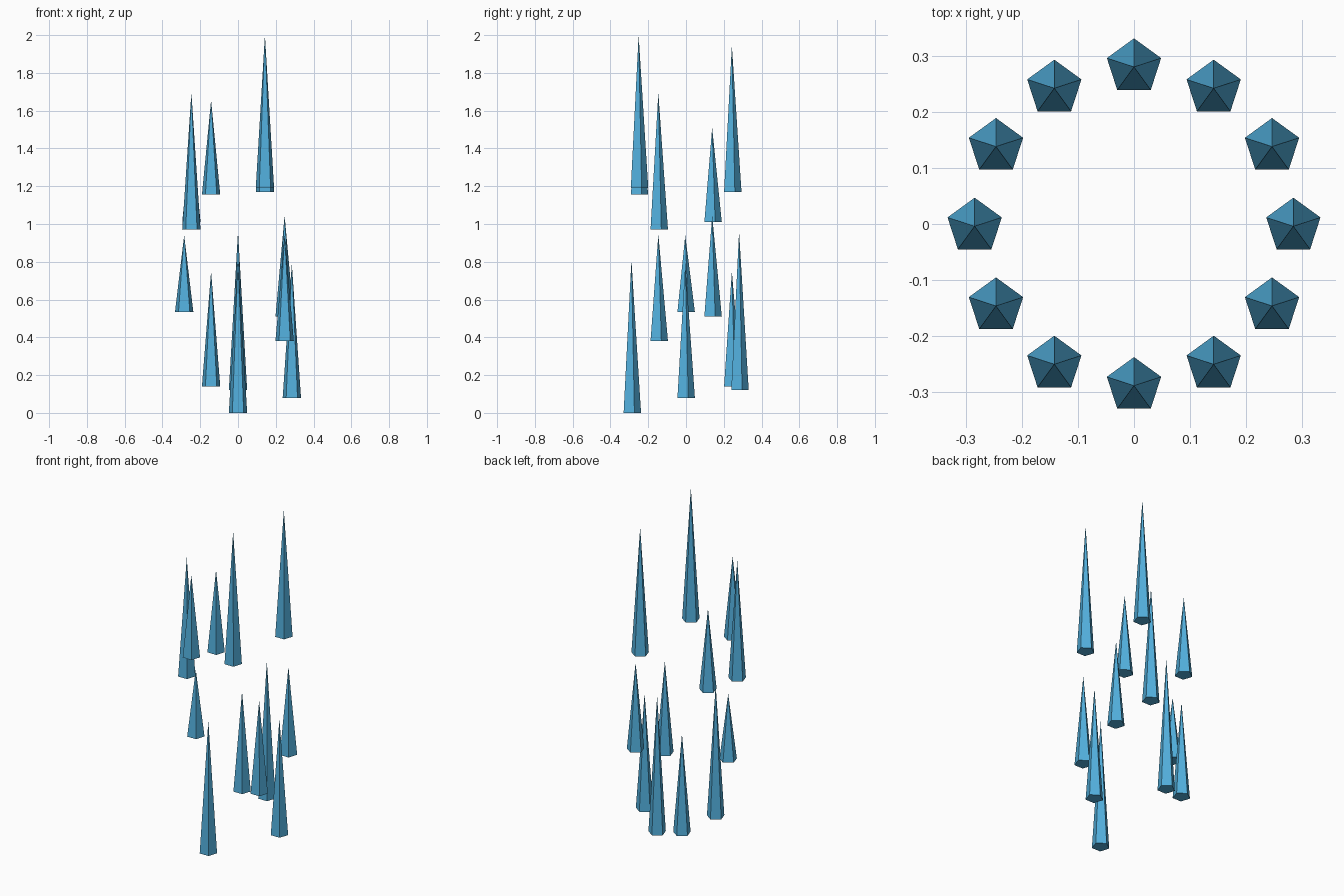
import bpy, bmesh
from math import sin, cos, pi, radians

cube = bpy.data.objects.get("Cube")
if cube:
    bpy.data.objects.remove(cube, do_unlink=True)

RING_RADIUS = 0.285
SPIKE_RADIUS = 0.051
SIDES = 5

# Single ice colour
ice = bpy.data.materials.new("ice_blue")
colour = (0.085, 0.43, 0.72, 1.0)
ice.use_nodes = True
ice.diffuse_color = colour
for node in ice.node_tree.nodes:
    if node.type == 'BSDF_PRINCIPLED':
        node.inputs["Base Color"].default_value = colour


def make_spike(name, x, y, bottom, top):
    """Closed five-sided spike with one corner towards the back."""
    bm = bmesh.new()
    base = []
    for i in range(SIDES):
        a = pi / 2 + 2 * pi * i / SIDES
        base.append(bm.verts.new((SPIKE_RADIUS * cos(a), SPIKE_RADIUS * sin(a), 0)))
    tip = bm.verts.new((0, 0, top - bottom))
    bm.faces.new(base[::-1])
    for i in range(SIDES):
        bm.faces.new((base[i], base[(i + 1) % SIDES], tip))
    mesh = bpy.data.meshes.new(name)
    bm.to_mesh(mesh)
    bm.free()
    mesh.materials.append(ice)
    spike = bpy.data.objects.new(name, mesh)
    spike.location = (x, y, bottom)
    bpy.context.collection.objects.link(spike)


# Bottom and tip heights, counter-clockwise around the ring from +x
heights = [(0.08, 0.79), (0.51, 1.045), (1.17, 1.945), (0.12, 0.96),
           (0.14, 0.75), (1.01, 1.51), (0.535, 0.94), (0.97, 1.695),
           (1.155, 1.655), (0.0, 0.81), (1.19, 2.0), (0.38, 0.945)]

for k, (bottom, top) in enumerate(heights):
    angle = radians(360 * k / len(heights))
    make_spike(f"spike_{k + 1}", RING_RADIUS * cos(angle),
               RING_RADIUS * sin(angle) - 0.004, bottom, top)
